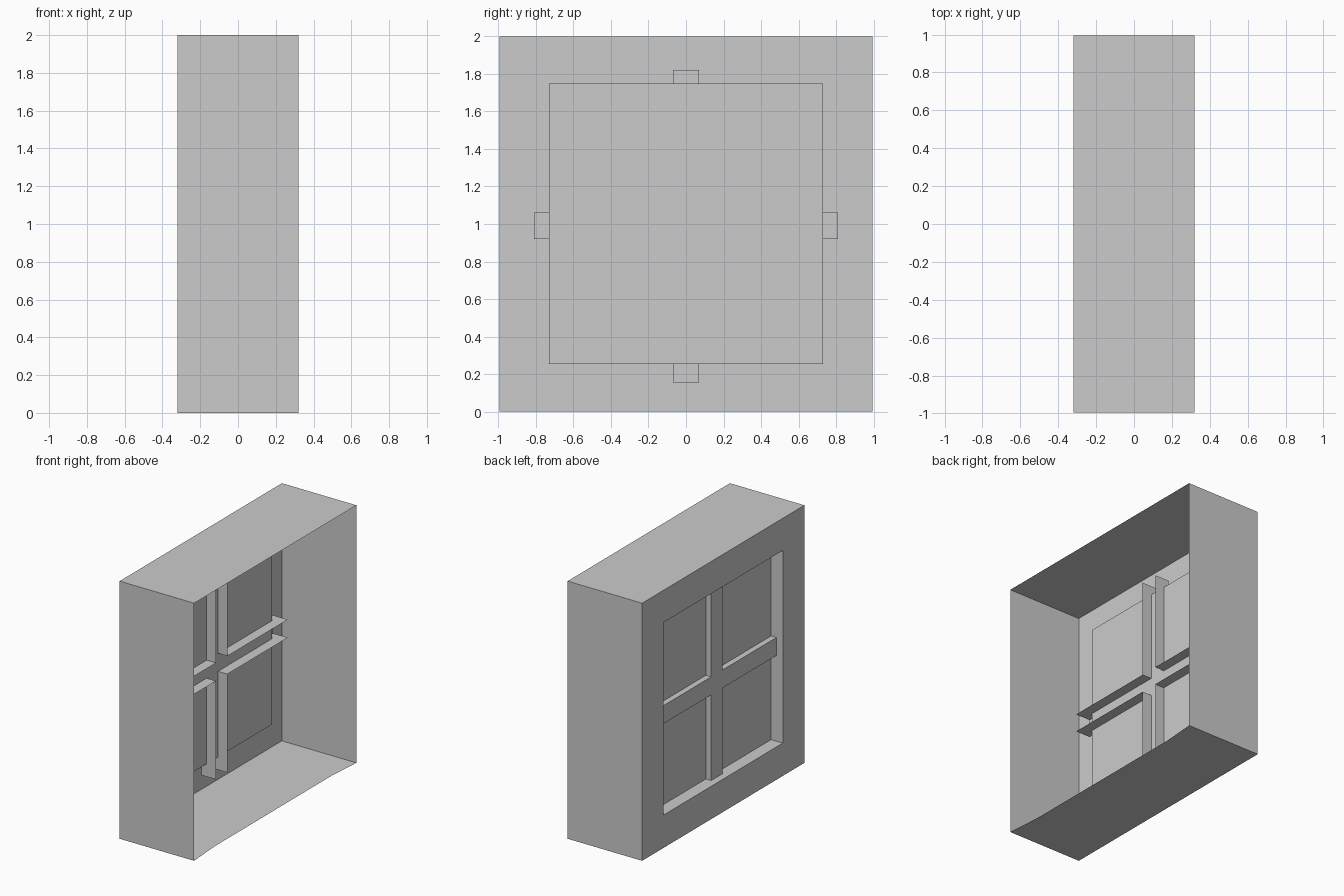
import bpy, bmesh

cube = bpy.data.objects.get("Cube")
if cube:
    bpy.data.objects.remove(cube, do_unlink=True)

GREY = (0.6, 0.6, 0.6, 1)
mat = bpy.data.materials.new("plain grey")
mat.use_nodes = True
mat.diffuse_color = GREY
mat.node_tree.nodes["Principled BSDF"].inputs["Base Color"].default_value = GREY

# Main sizes: outer casing, window opening and glazing bar depths
X, Y, Z = 0.32, 0.995, 2.0
OPEN_Y, OPEN_LOW, OPEN_HIGH = 0.73, 0.255, 1.75
PANE_X, BAR_X, BAR_RIM = -0.22, -0.265, -0.14


def build(name, faces):
    """Make a sheet object from lists of corner points."""
    bm = bmesh.new()
    for corners in faces:
        bm.faces.new([bm.verts.new(c) for c in corners])
    bmesh.ops.remove_doubles(bm, verts=bm.verts, dist=0.0001)
    bmesh.ops.recalc_face_normals(bm, faces=bm.faces)
    mesh = bpy.data.meshes.new(name)
    bm.to_mesh(mesh)
    bm.free()
    mesh.materials.append(mat)
    obj = bpy.data.objects.new(name, mesh)
    bpy.context.collection.objects.link(obj)
    return obj


def loop(x, y, low, high):
    return [(x, -y, low), (x, y, low), (x, y, high), (x, -y, high)]


def bridge(a, b):
    """Quads joining two closed loops of equal length."""
    n = len(a)
    return [[a[i], a[(i + 1) % n], b[(i + 1) % n], b[i]] for i in range(n)]


# Casing: thin walls open towards +x, with a frame and reveal on the -x side
rim = loop(X, Y, 0, Z)
outer = loop(-X, Y, 0, Z)
opening = loop(-X, OPEN_Y, OPEN_LOW, OPEN_HIGH)
pane = loop(PANE_X, OPEN_Y, OPEN_LOW, OPEN_HIGH)
walls = bridge(outer, rim)
# Bottom wall has a slightly set back lip
walls[0] = [outer[0], outer[1], rim[1], (X - 0.02, 0.72, 0), (X - 0.02, -0.72, 0), rim[0]]
build("window_casing", walls + bridge(outer, opening) + bridge(opening, pane))

# Recessed pane
build("window_pane", [pane])

# Cross-shaped glazing bars: a flat face with side flanges, open at the ends
H, LOW, HIGH = 0.07, 0.92, 1.06
END, BOTTOM, TOP = 0.81, 0.155, 1.82
cross = [(-H, BOTTOM), (H, BOTTOM), (H, LOW), (END, LOW), (END, HIGH), (H, HIGH),
         (H, TOP), (-H, TOP), (-H, HIGH), (-END, HIGH), (-END, LOW), (-H, LOW)]
face = [(BAR_X, y, z) for y, z in cross]
edge = [(BAR_RIM, y, z) for y, z in cross]
flanges = [q for i, q in enumerate(bridge(face, edge)) if i % 3]
build("glazing_bars", [face] + flanges)
